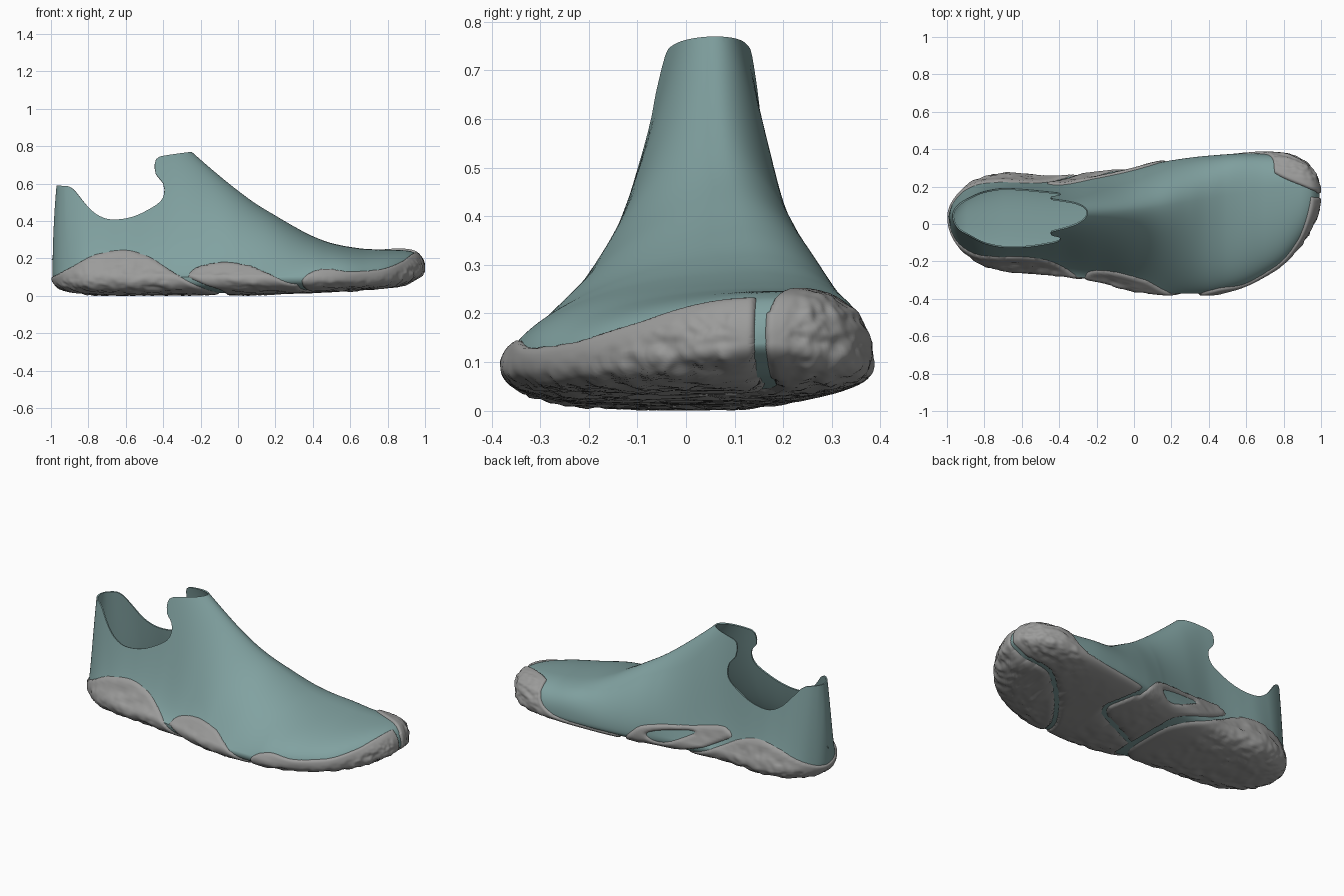
import bpy, bmesh, math
from mathutils import noise, Vector

if "Cube" in bpy.data.objects:
    bpy.data.objects.remove(bpy.data.objects["Cube"])

NS, NB, NU = 230, 22, 44          # stations, bottom and upper samples per side


def curve(pts, x):
    """Smooth interpolation through (x, value) points, clamped at the ends."""
    if x <= pts[0][0]:
        return pts[0][1]
    if x >= pts[-1][0]:
        return pts[-1][1]
    i = next(k for k in range(len(pts) - 1) if x <= pts[k + 1][0])
    (x0, a), (x1, b) = pts[i], pts[i + 1]
    h = x1 - x0
    s = (b - a) / h

    def slope(k):
        if k == 0 or k == len(pts) - 1:
            return s
        u = (pts[k][1] - pts[k - 1][1]) / (pts[k][0] - pts[k - 1][0])
        v = (pts[k + 1][1] - pts[k][1]) / (pts[k + 1][0] - pts[k][0])
        return 0 if u * v <= 0 else 2 * u * v / (u + v)
    t = (x - x0) / h
    return (a * (1 + 2 * t) * (1 - t) ** 2 + b * t * t * (3 - 2 * t)
            + h * t * (1 - t) * (slope(i) * (1 - t) - slope(i + 1) * t))


def polar(pts):
    return [(math.acos(max(-1, min(1, -x))), v) for x, v in pts]


def smooth(t):
    t = max(0, min(1, t))
    return t * t * (3 - 2 * t)


def rounded(poly, n=2):
    """Corner-cutting of a closed outline."""
    for _ in range(n):
        out = []
        for (ax, ay), (bx, by) in zip(poly, poly[1:] + poly[:1]):
            out += [(.75 * ax + .25 * bx, .75 * ay + .25 * by), (.25 * ax + .75 * bx, .25 * ay + .75 * by)]
        poly = out
    return poly


def inside(poly, x, y):
    """Signed distance to a closed outline, positive inside."""
    best, odd = 1e9, False
    for (ax, ay), (bx, by) in zip(poly, poly[1:] + poly[:1]):
        dx, dy = bx - ax, by - ay
        t = max(0, min(1, ((x - ax) * dx + (y - ay) * dy) / (dx * dx + dy * dy + 1e-12)))
        best = min(best, (x - ax - t * dx) ** 2 + (y - ay - t * dy) ** 2)
        if (ay > y) != (by > y) and x < ax + dx * (y - ay) / dy:
            odd = not odd
    return math.sqrt(best) if odd else -math.sqrt(best)


# Foot shape along its length
MED = polar([(-1, .045), (-.97, .13), (-.9, .205), (-.8, .255), (-.68, .275), (-.45, .258), (-.2, .28), (0, .308),
             (.2, .35), (.4, .375), (.6, .387), (.8, .38), (.9, .35), (.96, .292), (1, .17)])
LAT = polar([(-1, .035), (-.97, -.08), (-.9, -.165), (-.8, -.228), (-.68, -.258), (-.5, -.27), (-.2, -.31), (0, -.36),
             (.2, -.382), (.4, -.382), (.5, -.365), (.6, -.335), (.7, -.285), (.8, -.22), (.9, -.11), (.95, -.03), (1, .15)])
TOP = polar([(-1, .15), (-.999, .24), (-.996, .33), (-.99, .45), (-.98, .58), (-.965, .75), (-.93, .95), (-.8, 1.1),
             (-.6, 1.1), (-.45, .97), (-.35, .865), (-.25, .77), (0, .562), (.1, .49), (.2, .43), (.3, .372), (.4, .32),
             (.5, .283), (.6, .262), (.7, .25), (.9, .243), (.95, .232), (.985, .2), (1, .15)])
BOT = polar([(-1, .11), (-.97, .055), (-.9, .03), (-.7, .014), (0, .014), (.3, .022), (.6, .036), (.8, .052),
             (.9, .07), (.96, .1), (1, .14)])
WIDE = polar([(-1, .13), (-.9, .11), (0, .1), (.7, .1), (.9, .12), (1, .145)])
RIDGE = polar([(-1, .045), (-.6, .05), (-.25, .06), (0, .075), (.3, .12), (.5, .15), (.8, .19), (1, .165)])
PULL = polar([(-1, .9), (-.9, .66), (-.6, .5), (-.4, .53), (-.25, .62), (0, .73), (.3, .89), (.6, 1), (1, 1)])
RISE = polar([(-1, .3), (-.9, .15), (-.4, .12), (0, .19), (.3, .34), (.6, .6), (1, .6)])
CROWN = polar([(-1, .5), (-.9, .32), (-.6, .25), (-.25, .31), (0, .3), (.3, .39), (.6, .6), (1, .62)])


def section(p):
    """Closed cross-section of the shoe at polar station p."""
    g = lambda t: curve(t, p)
    yl, yr = g(LAT), g(MED)
    mid, hw = (yl + yr) / 2, max(.002, (yr - yl) / 2 - .01)
    top, bot, zw, yc = g(TOP), g(BOT), g(WIDE), g(RIDGE)
    x, ring = -.991 * math.cos(p), []
    for i in range(2 * NB + 1):                       # sole, lateral to medial
        a = math.pi * i / (2 * NB)
        c, s = -math.cos(a), math.sin(a)
        ring.append((x, mid + hw * math.copysign(abs(c) ** .7, c), zw - (zw - bot) * s ** .7))
    full = smooth((x + .4) / .5) * (1 - smooth((x - .5) / .3))
    ankle = smooth((x + .65) / .2) * (1 - smooth((x + .25) / .25))
    for side in (1, -1):                              # flanks up to the ridge, fuller on the inner side
        e, h, m = mid + side * hw, top - zw, max(0, side)
        pull = min(1, g(PULL) + m * (.1 + .15 * full))
        rise = g(RISE) + m * .12 * full
        crown = g(CROWN) + m * (.1 + .04 * full + .12 * ankle)
        ctl = [(e, zw), (yc + (e - yc) * pull, zw + rise * h), (yc + (e - yc) * crown, top), (yc, top)]
        arc = []
        for i in range(1, NU + 1):
            t = i / NU
            w = ((1 - t) ** 3, 3 * t * (1 - t) ** 2, 3 * t * t * (1 - t), t ** 3)
            arc.append((x, sum(k * q[0] for k, q in zip(w, ctl)), sum(k * q[1] for k, q in zip(w, ctl))))
        ring += arc if side > 0 else arc[-2::-1]
    return ring


def foot():
    bm = bmesh.new()
    rings = [[bm.verts.new(c) for c in section(.02 + (math.pi - .04) * i / NS)] for i in range(NS + 1)]
    for a, b in zip(rings, rings[1:]):
        for j in range(len(a)):
            k = (j + 1) % len(a)
            bm.faces.new((a[j], a[k], b[k], b[j]))
    bm.faces.new(rings[0])
    bm.faces.new(rings[-1])
    bmesh.ops.recalc_face_normals(bm, faces=bm.faces)
    return bm


def trim(bm, field):
    """Keep the part of the surface where field(co) > 0, with a clean edge."""
    val = {v: field(v.co) or 1e-9 for v in bm.verts}
    new = []
    for e in list(bm.edges):
        a, b = e.verts
        if val[a] * val[b] < 0:
            new.append(bmesh.utils.edge_split(e, a, val[a] / (val[a] - val[b]))[1])
    bmesh.ops.connect_verts(bm, verts=new)
    bmesh.ops.delete(bm, geom=[v for v in val if val[v] < 0], context='VERTS')
    bm.normal_update()


def material(name, rgb):
    m = bpy.data.materials.new(name)
    m.diffuse_color = (*rgb, 1)
    m.use_nodes = True
    m.node_tree.nodes["Principled BSDF"].inputs["Base Color"].default_value = m.diffuse_color
    return m


def finish(bm, name, mat):
    me = bpy.data.meshes.new(name)
    bm.to_mesh(me)
    bm.free()
    ob = bpy.data.objects.new(name, me)
    bpy.context.collection.objects.link(ob)
    me.materials.append(mat)
    me.shade_smooth()
    return ob


teal = material("teal_knit", (.22, .36, .355))
grey = material("grey_rubber", (.33, .33, .325))

# Upper, trimmed to the ankle opening
OPENING = rounded([(-1.2, .585), (-.95, .59), (-.89, .585), (-.84, .52), (-.78, .45), (-.72, .415), (-.66, .405),
                   (-.56, .42), (-.46, .47), (-.405, .51), (-.39, .56), (-.4, .61), (-.44, .645), (-.447, .69),
                   (-.44, .74), (-.38, .753), (-.25, .77), (0, .8), (0, 2), (-1.2, 2)])
bm = foot()
trim(bm, lambda c: -inside(OPENING, c.x, c.z) if c.z > .35 else .1)
upper = finish(bm, "shoe_upper", teal)
mod = upper.modifiers.new("thickness", 'SOLIDIFY')
mod.thickness, mod.offset = .008, -1
bpy.context.view_layer.objects.active = upper
upper.select_set(True)
bpy.ops.object.modifier_apply(modifier=mod.name)
bpy.ops.object.shade_smooth_by_angle(angle=math.radians(50))

# Outlines of the rubber pods: heights along the sides, plan curves underneath
GAP = .022
HEEL_LAT = [(-1.05, .09), (-1, .1), (-.9, .15), (-.75, .225), (-.61, .246), (-.5, .22), (-.35, .13), (-.25, .07),
            (-.17, .035), (-.08, .005), (0, -.1)]
HEEL_MED = [(-1.05, .09), (-1, .1), (-.9, .15), (-.78, .21), (-.66, .235), (-.54, .205), (-.4, .13), (-.28, .07),
            (-.17, .035), (-.08, .005), (0, -.1)]
TOE = [(.32, .05), (.36, .105), (.4, .13), (.47, .145), (.6, .13), (.75, .14), (.87, .18), (.94, .228), (1, .25)]
FORE_LAT = [(-.28, .06), (-.25, .13), (-.2, .16), (-.08, .18), (.05, .165), (.15, .125), (.3, .065), (.4, .06), (.7, .3)]
FORE_MED = [(.1, .06), (.3, .07), (.5, .08), (.62, .095), (.7, .13), (.745, .2), (.76, .32)]
BIG_TOE = [(.72, .29), (.8, .245), (.92, .195), (1, .16)]
ARCH = [(-.5, .1), (-.45, .22), (-.4, .24), (-.2, .205), (0, .175), (.09, .15), (.15, .1), (.2, .04)]
TOE_PLAN = rounded([(1.2, .14), (.95, .14), (.8, .17), (.7, .14), (.47, -.1), (.33, -.32), (.33, -.7), (1.2, -.7)])
ARCH_PLAN = rounded([(-.1, -.12), (.05, -.04), (.29, .06), (.24, .24), (.18, .34), (.2, .6), (-.7, .6), (-.7, -.12)])
WINDOW = rounded([(.07, .125), (-.27, .19), (-.18, .135), (-.05, .07), (.03, .075)])


def heel(c):
    m = smooth(c.y / .2 + .5)
    return curve(HEEL_LAT, c.x) * (1 - m) + curve(HEEL_MED, c.x) * m - c.z


def toe(c):
    return min(inside(TOE_PLAN, c.x, c.y), curve(TOE, c.x) - c.z)


def arch(c):
    if c.x > .4 or c.y < -.2:
        return -.1
    d = min(inside(ARCH_PLAN, c.x, c.y), -heel(c) - GAP, curve(ARCH, c.x) - c.z)
    return min(d, -inside(WINDOW, c.x, c.z)) if c.y > .1 else d


def forefoot(c):
    if c.x < -.3:
        return -.1
    m = smooth(c.y / .2 + .5)
    d = curve(FORE_LAT, c.x) * (1 - m) + curve(FORE_MED, c.x) * m - c.z
    d = min(d, -heel(c) - GAP, -inside(TOE_PLAN, c.x, c.y) - GAP, -inside(ARCH_PLAN, c.x, c.y) - GAP)
    return min(d, c.y - curve(BIG_TOE, c.x) + max(0, .2 - c.z) * 4) if c.x > .68 else d


# Rubber pods: raised, rounded at the rim, with a rough tread
for name, field in (("heel_pod", heel), ("toe_pod", toe), ("arch_pod", arch), ("forefoot_pod", forefoot)):
    bm = foot()
    trim(bm, lambda c: field(c) if c.z < .3 else -.1)
    moves = []
    for v in bm.verts:
        d = field(v.co)
        lift = -.002 + .013 * math.sqrt(max(0, 1 - (1 - min(1, max(0, d) / .016)) ** 2))
        q = Vector((v.co.x * 14, v.co.y * 30, v.co.z * 26))
        rough = noise.noise(q) + .6 * noise.noise(q * 2.1)
        lift += .008 * rough * smooth((d - .02) / .06)
        moves.append((v, v.co + v.normal * lift))
    for v, co in moves:
        v.co = (co.x, co.y, max(0, co.z))
    finish(bm, name, grey)
